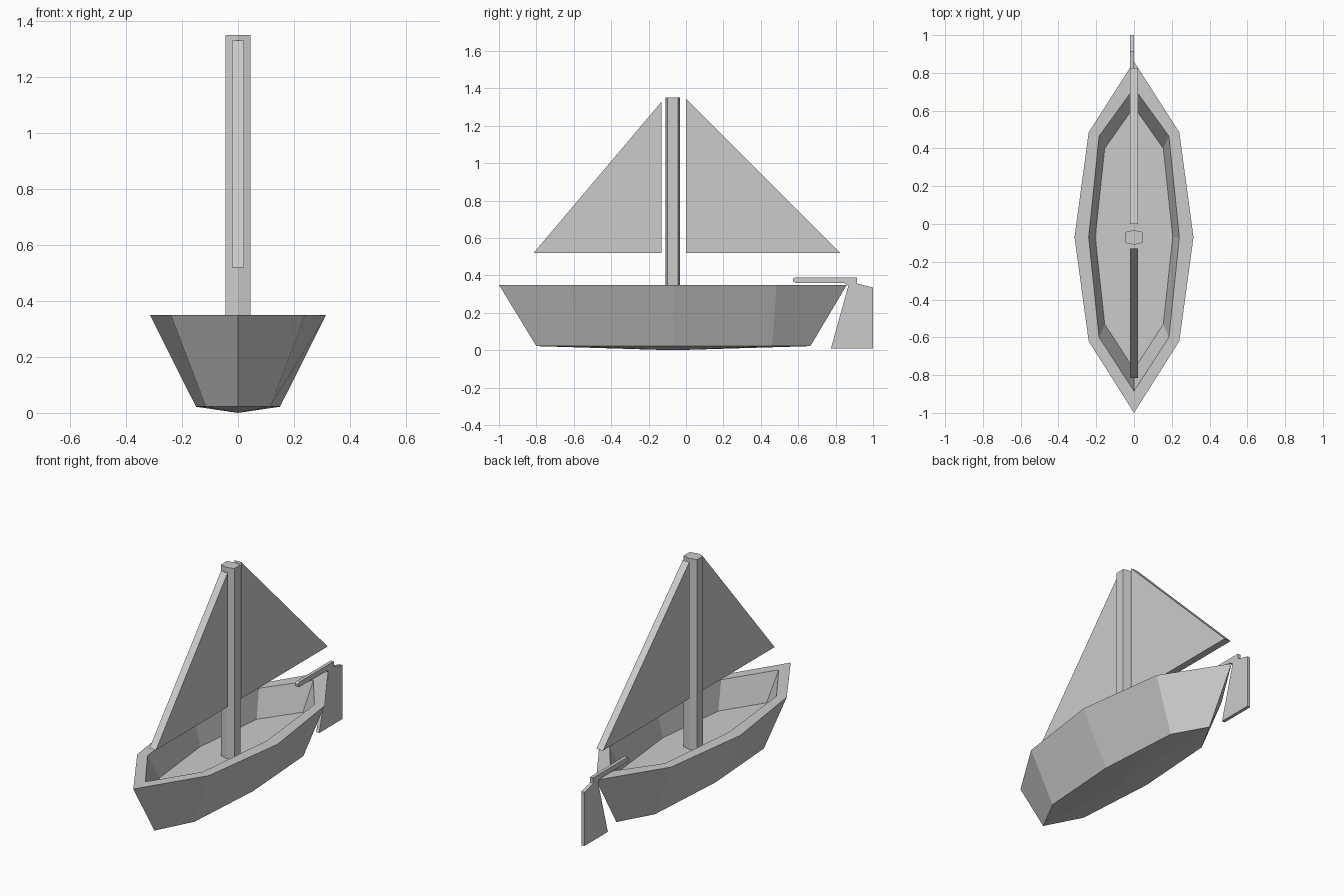
import bpy, bmesh

if "Cube" in bpy.data.objects:
    bpy.data.objects.remove(bpy.data.objects["Cube"])

grey = bpy.data.materials.new("plain_grey")
grey.diffuse_color = (0.6, 0.6, 0.6, 1)
grey.use_nodes = True
grey.node_tree.nodes["Principled BSDF"].inputs["Base Color"].default_value = grey.diffuse_color


def finish(name, bm):
    bmesh.ops.recalc_face_normals(bm, faces=bm.faces)
    mesh = bpy.data.meshes.new(name)
    bm.to_mesh(mesh)
    bm.free()
    mesh.materials.append(grey)
    obj = bpy.data.objects.new(name, mesh)
    bpy.context.collection.objects.link(obj)
    return obj


def prism(name, profile, axis, low, high):
    """Extrude a flat outline along x (outline is y, z) or z (outline is x, y)."""
    bm = bmesh.new()

    def place(p, d):
        return (d, *p) if axis == "x" else (*p, d)

    a = [bm.verts.new(place(p, low)) for p in profile]
    b = [bm.verts.new(place(p, high)) for p in profile]
    bm.faces.new(a)
    bm.faces.new(b)
    n = len(profile)
    for i in range(n):
        bm.faces.new((a[i], a[(i + 1) % n], b[(i + 1) % n], b[i]))
    return finish(name, bm)


def ring(bm, half, z, mid_z=None):
    """Closed eight-sided hull section from a half outline, bow to stern."""
    pts = half + [(-x, y) for x, y in half[-2:0:-1]]
    return [bm.verts.new((x, y, z)) for x, y in pts]


# Hull: keel, outer wall, rim, inner wall and floor
bm = bmesh.new()
sections = [
    ring(bm, [(0, -0.80), (0.115, -0.58), (0.15, -0.07), (0.115, 0.46), (0, 0.665)], 0.022),
    ring(bm, [(0, -1.0), (0.24, -0.62), (0.315, -0.07), (0.24, 0.485), (0, 0.86)], 0.35),
    ring(bm, [(0, -0.885), (0.185, -0.60), (0.24, -0.07), (0.185, 0.465), (0, 0.72)], 0.35),
    ring(bm, [(0, -0.77), (0.155, -0.53), (0.205, -0.07), (0.155, 0.40), (0, 0.62)], 0.195),
]
for lower, upper in zip(sections, sections[1:]):
    for i in range(8):
        j = (i + 1) % 8
        bm.faces.new((lower[i], lower[j], upper[j], upper[i]))
bm.faces.new(sections[-1])
keel = bm.verts.new((0, -0.07, 0))
for i in range(8):
    bm.faces.new((sections[0][i], sections[0][(i + 1) % 8], keel))
finish("hull", bm)

# Six-sided mast standing on the floor
prism("mast", [(0, -0.11), (0.045, -0.1), (0.045, -0.042), (0, -0.032),
               (-0.045, -0.042), (-0.045, -0.1)], "z", 0.19, 1.35)

# Triangular sails
prism("front_sail", [(-0.815, 0.52), (-0.13, 0.52), (-0.13, 1.33)], "x", -0.022, 0.022)
prism("main_sail", [(0, 0.52), (0.825, 0.52), (0, 1.345)], "x", -0.022, 0.022)

# Rudder blade with its tiller
prism("rudder", [(0.775, 0.01), (1.0, 0.01), (1.0, 0.335), (0.915, 0.357),
                 (0.915, 0.39), (0.585, 0.39), (0.572, 0.382), (0.572, 0.368),
                 (0.585, 0.36), (0.845, 0.36), (0.868, 0.345)], "x", -0.02, 0.0)
